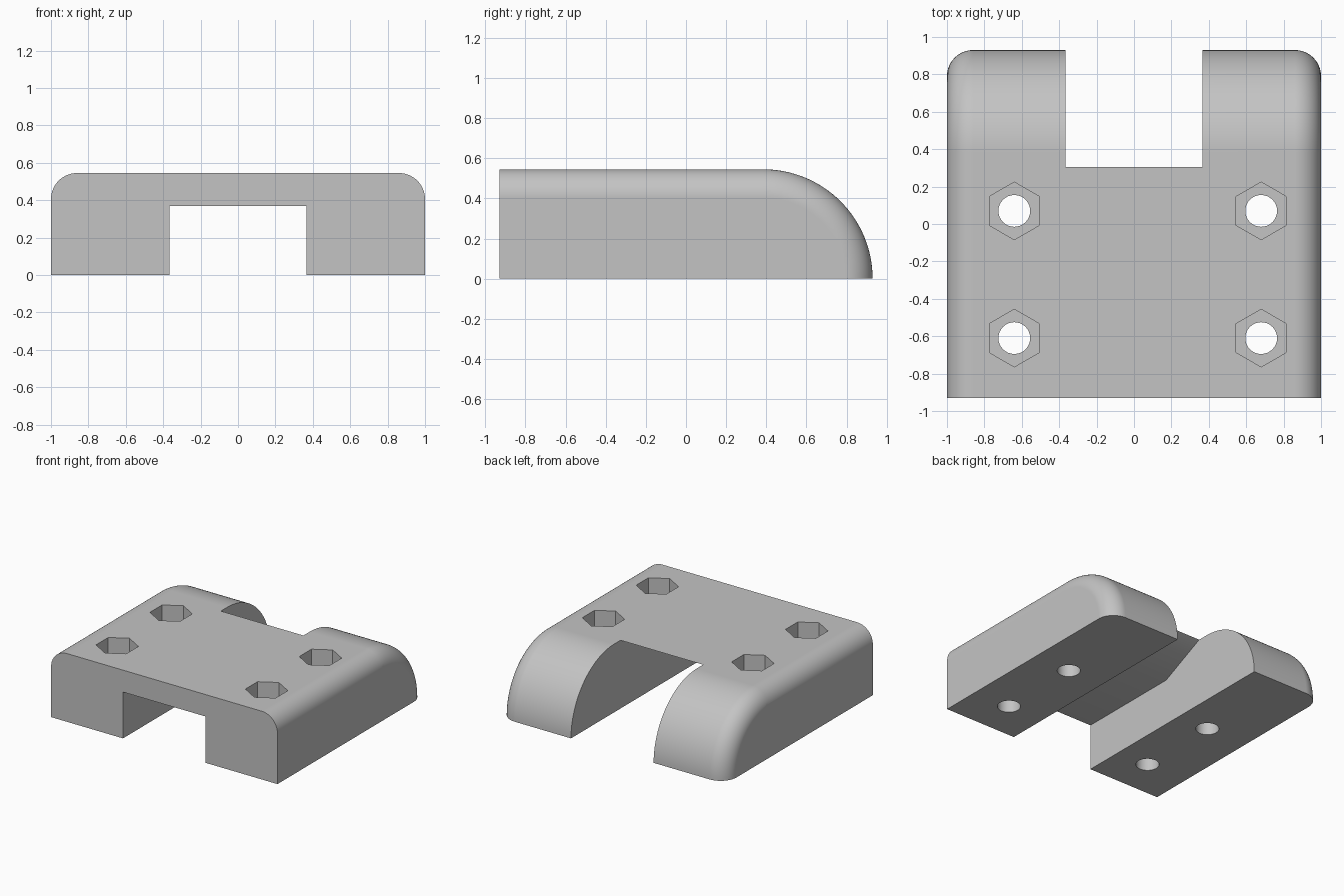
import bpy, bmesh
from math import sin, cos, pi, radians
from mathutils import Matrix

if "Cube" in bpy.data.objects:
    bpy.data.objects.remove(bpy.data.objects["Cube"])

HEIGHT, BACK, AXIS_Y, FILLET = 0.545, 0.93, 0.385, 0.14
SLOT, CEILING = 0.365, 0.37
HEX_FLOOR = 0.2


def make_object(name, bm):
    bmesh.ops.recalc_face_normals(bm, faces=bm.faces)
    mesh = bpy.data.meshes.new(name)
    bm.to_mesh(mesh)
    bm.free()
    obj = bpy.data.objects.new(name, mesh)
    bpy.context.collection.objects.link(obj)
    return obj


def cut(target, bm):
    """Subtract a closed bmesh from the target and discard the cutter."""
    cutter = make_object("cutter", bm)
    cutter.hide_render = True
    mod = target.modifiers.new("cut", "BOOLEAN")
    mod.operation, mod.solver, mod.object = "DIFFERENCE", "EXACT", cutter
    bpy.context.view_layer.objects.active = target
    bpy.ops.object.modifier_apply(modifier=mod.name)
    bpy.data.objects.remove(cutter)


def prism(sides, radius, x, y, low, high):
    bm = bmesh.new()
    bmesh.ops.create_cone(
        bm, cap_ends=True, segments=sides, radius1=radius, radius2=radius,
        depth=high - low, matrix=Matrix.Translation((x, y, (low + high) / 2))
        @ Matrix.Rotation(pi / 2, 4, "Z"))
    # Keep one hexagon corner pointing along y
    if sides == 6:
        top = max(v.co.y for v in bm.verts) - y
        if top < radius * 0.95:
            bmesh.ops.rotate(bm, verts=bm.verts, cent=(x, y, 0),
                             matrix=Matrix.Rotation(pi / 6, 3, "Z"))
    return bm


# Body: rounded cross-section swept straight, then turned down at the back
STEPS = 16
arc = [(1 - FILLET + FILLET * cos(i * pi / 2 / STEPS),
        HEIGHT - FILLET + FILLET * sin(i * pi / 2 / STEPS)) for i in range(STEPS + 1)]
right_half = [(1, 0)] + arc
section = right_half + [(-x, r) for x, r in reversed(right_half)]

bm = bmesh.new()
rings = [[bm.verts.new((x, -BACK, r)) for x, r in section]]
TURN = 32
for i in range(TURN + 1):
    a = pi / 2 * (1 - i / TURN)
    rings.append([bm.verts.new((x, AXIS_Y + r * cos(a), r * sin(a))) for x, r in section])
for r0, r1 in zip(rings, rings[1:]):
    for k in range(len(section)):
        n = (k + 1) % len(section)
        # The section's base edge stays on the turning axis
        if k == len(section) - 1 and r0 is not rings[0]:
            continue
        bm.faces.new((r0[k], r0[n], r1[n], r1[k]))
bm.faces.new(rings[0])
bm.faces.new(rings[-1])
bmesh.ops.remove_doubles(bm, verts=bm.verts, dist=0.0001)
bmesh.ops.dissolve_limit(bm, angle_limit=radians(0.3), verts=bm.verts, edges=bm.edges)
body = make_object("clamp_body", bm)

# Channel underneath, sloping up into the open notch at the back
profile = [(-1.1, -0.1), (1.1, -0.1), (1.1, 0.8), (0.305, 0.8),
           (0.305, HEIGHT), (-0.07, CEILING), (-1.1, CEILING)]
bm = bmesh.new()
face = bm.faces.new([bm.verts.new((-SLOT, y, z)) for y, z in profile])
new = bmesh.ops.extrude_face_region(bm, geom=[face])["geom"]
bmesh.ops.translate(bm, vec=(2 * SLOT, 0, 0),
                    verts=[g for g in new if isinstance(g, bmesh.types.BMVert)])
cut(body, bm)

# Bolt holes with hexagonal nut pockets
for x in (-0.64, 0.68):
    for y in (-0.61, 0.07):
        cut(body, prism(6, 0.154, x, y, HEX_FLOOR, 0.8))
        cut(body, prism(32, 0.085, x, y, -0.1, 0.7))

# Material and shading
grey = bpy.data.materials.new("light grey")
grey.use_nodes = True
colour = (0.55, 0.55, 0.55, 1)
grey.diffuse_color = colour
grey.node_tree.nodes["Principled BSDF"].inputs["Base Color"].default_value = colour
body.data.materials.clear()
body.data.materials.append(grey)

bpy.ops.object.select_all(action="DESELECT")
body.select_set(True)
bpy.context.view_layer.objects.active = body
bpy.ops.object.shade_smooth_by_angle(angle=radians(30))
weighted = body.modifiers.new("even shading", "WEIGHTED_NORMAL")
weighted.keep_sharp = True
